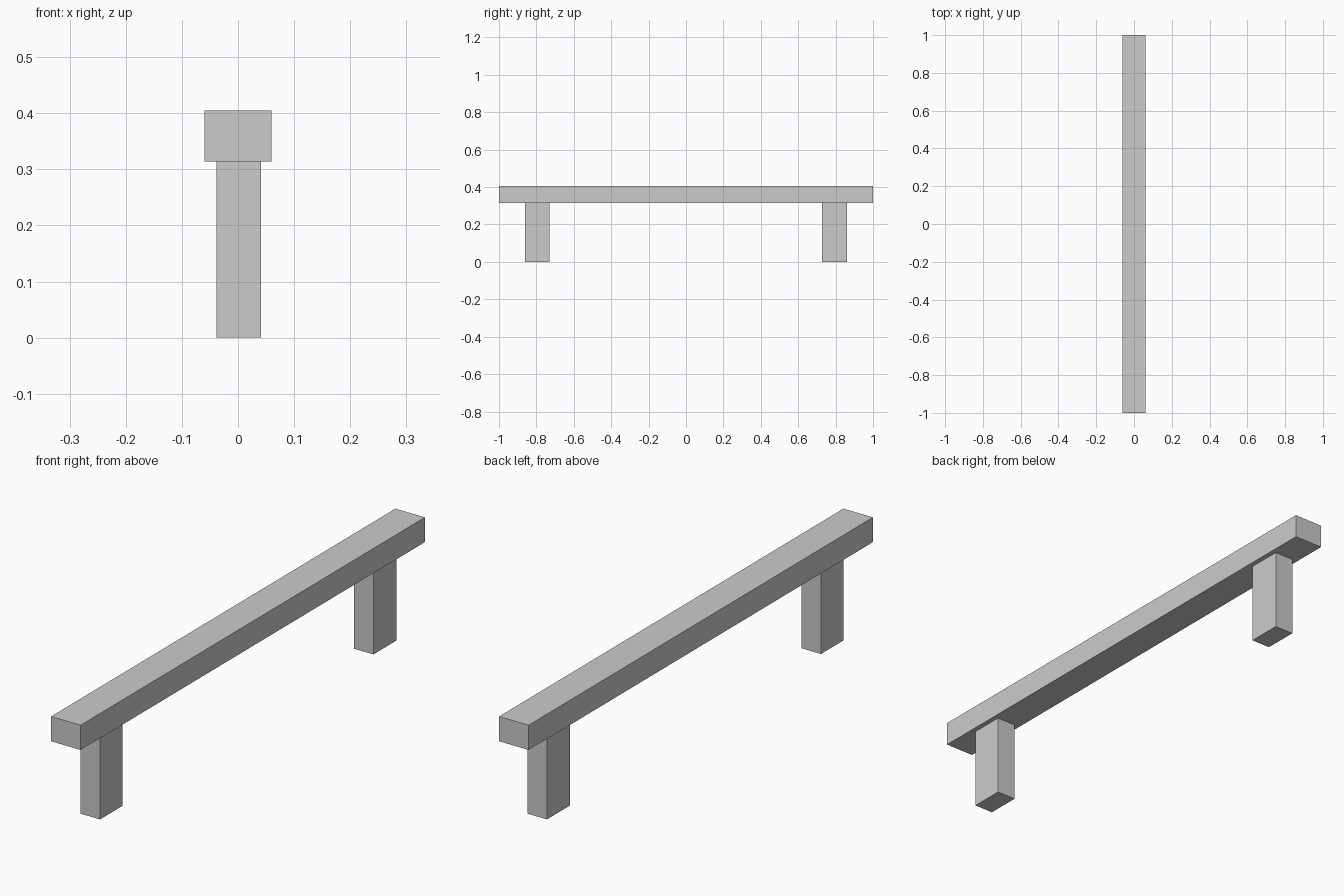
import bpy

default_cube = bpy.data.objects.get("Cube")
if default_cube:
    bpy.data.objects.remove(default_cube, do_unlink=True)

# Single flat grey
grey = bpy.data.materials.new("light_grey")
grey.use_nodes = True
colour = (0.6, 0.6, 0.6, 1)
grey.diffuse_color = colour
grey.node_tree.nodes["Principled BSDF"].inputs["Base Color"].default_value = colour


def box(name, low, high):
    """Add a sharp box spanning two opposite corners."""
    centre = [(a + b) / 2 for a, b in zip(low, high)]
    bpy.ops.mesh.primitive_cube_add(size=1, location=centre)
    part = bpy.context.object
    part.name = name
    part.scale = [b - a for a, b in zip(low, high)]
    bpy.ops.object.transform_apply(location=False, rotation=False, scale=True)
    part.data.materials.append(grey)
    return part


bar_bottom = 0.314

# Long crossbar
box("crossbar", (-0.06, -1, bar_bottom), (0.06, 1, 0.405))

# Two posts carrying the bar
for name, near, far in (("front_post", -0.86, -0.73), ("back_post", 0.728, 0.862)):
    box(name, (-0.038, near, 0), (0.041, far, bar_bottom))
